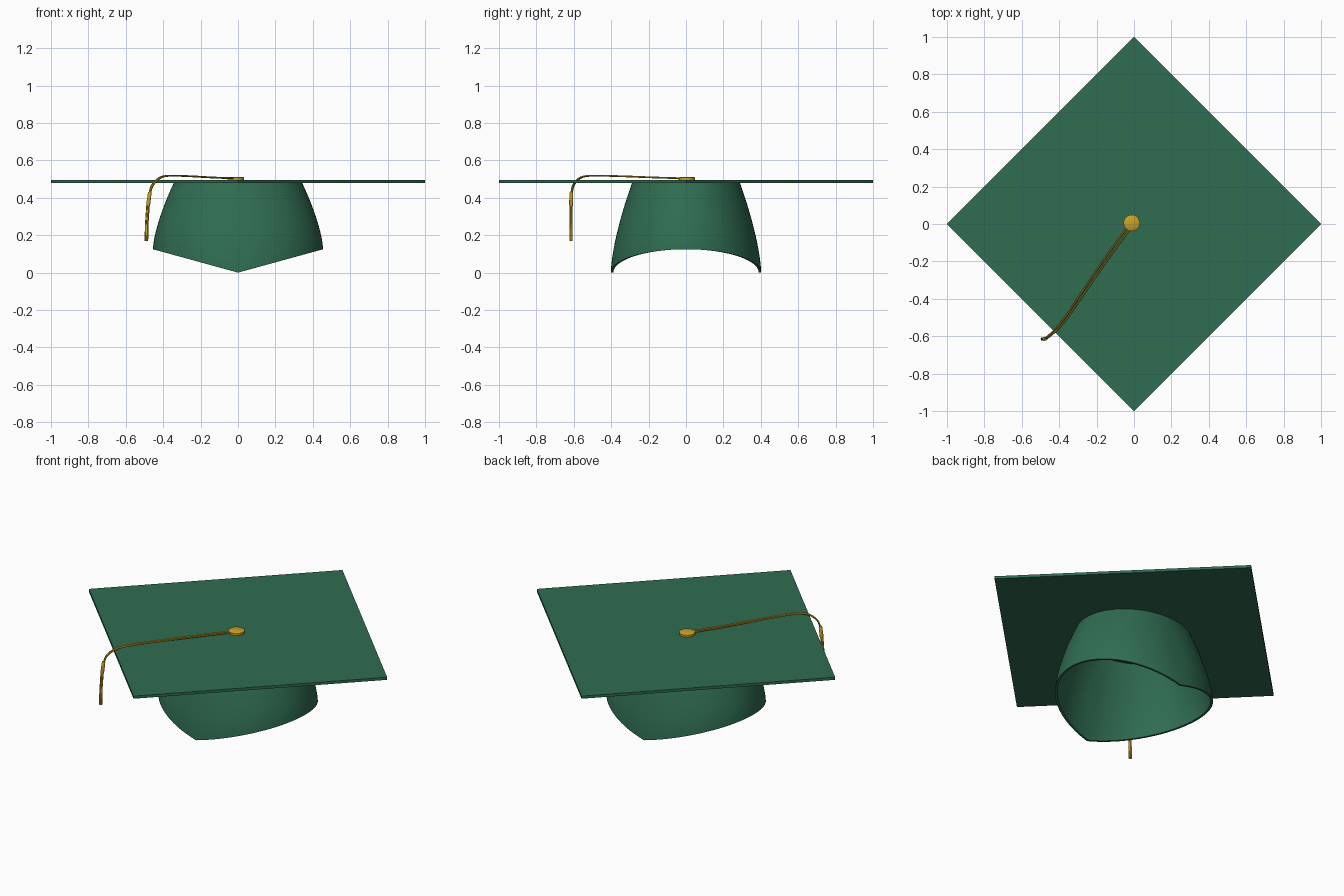
import bpy, bmesh, math
from mathutils import Vector

if "Cube" in bpy.data.objects:
    bpy.data.objects.remove(bpy.data.objects["Cube"])


def material(name, rgb):
    m = bpy.data.materials.new(name)
    m.diffuse_color = (*rgb, 1)
    m.use_nodes = True
    m.node_tree.nodes["Principled BSDF"].inputs["Base Color"].default_value = m.diffuse_color
    return m


green = material("cap green", (0.029, 0.150, 0.082))
gold = material("tassel gold", (0.60, 0.36, 0.018))


def finish(name, bm, mat, smooth=True):
    bmesh.ops.recalc_face_normals(bm, faces=bm.faces)
    me = bpy.data.meshes.new(name)
    bm.to_mesh(me)
    bm.free()
    me.materials.append(mat)
    ob = bpy.data.objects.new(name, me)
    bpy.context.collection.objects.link(ob)
    if smooth:
        bpy.ops.object.select_all(action='DESELECT')
        ob.select_set(True)
        bpy.context.view_layer.objects.active = ob
        bpy.ops.object.shade_smooth_by_angle(angle=math.radians(40))
    return ob


def loft(bm, rings, closed=False, caps=True):
    """Skin a list of point rings."""
    vs = [[bm.verts.new(p) for p in r] for r in rings]
    n = len(vs[0])
    for k in range(len(vs) if closed else len(vs) - 1):
        a, b = vs[k], vs[(k + 1) % len(vs)]
        for i in range(n):
            j = (i + 1) % n
            bm.faces.new((a[i], a[j], b[j], b[i]))
    if caps and not closed:
        bm.faces.new(vs[0])
        bm.faces.new(vs[-1])


def tube(bm, pts, radii, sides=8):
    rings = []
    for k, p in enumerate(pts):
        d = (pts[min(k + 1, len(pts) - 1)] - pts[max(k - 1, 0)]).normalized()
        u = d.cross(Vector((0.77, -0.63, 0))).normalized()   # sideways reference
        v = d.cross(u)
        rings.append([p + (u * math.cos(a) + v * math.sin(a)) * radii[k]
                      for a in (2 * math.pi * i / sides for i in range(sides))])
    loft(bm, rings)


# Square board, turned so its corners lie on the axes
bm = bmesh.new()
diamond = [(1, 0), (0, 1), (-1, 0), (0, -1)]
loft(bm, [[(x, y, z) for x, y in diamond] for z in (0.48, 0.496)])
finish("board", bm, green, smooth=False)

# Hollow oval skull cap, its lower rim dipping to points at front and back
SEG, STEPS, TOP = 96, 12, 0.482


def cap_ring(t, inset):
    ring = []
    for i in range(SEG):
        a = 2 * math.pi * i / SEG
        low = 0.125 * abs(math.cos(a))
        k = t ** 1.5
        ring.append(((0.455 - 0.113 * k - inset) * math.cos(a),
                     (0.402 - 0.114 * k - inset) * math.sin(a),
                     low + (TOP - low) * t))
    return ring


bm = bmesh.new()
ts = [i / STEPS for i in range(STEPS + 1)]
loft(bm, [cap_ring(t, 0) for t in ts] + [cap_ring(t, 0.013) for t in reversed(ts)], closed=True)
finish("skull_cap", bm, green)

# Button on top of the board
bm = bmesh.new()
loft(bm, [[(-0.012 + r * math.cos(math.tau * i / 20), 0.005 + r * math.sin(math.tau * i / 20), z)
           for i in range(20)] for r, z in ((0.044, 0.494), (0.044, 0.508), (0.038, 0.512))])
finish("button", bm, gold)

# Cord path, resampled with a smooth spline
path = [Vector(p) for p in ((-0.02, -0.01, 0.504), (-0.14, -0.175, 0.509), (-0.27, -0.365, 0.516),
                            (-0.37, -0.51, 0.518), (-0.42, -0.568, 0.505),
                            (-0.458, -0.602, 0.466), (-0.474, -0.613, 0.415))]
ext = [2 * path[0] - path[1]] + path + [2 * path[-1] - path[-2]]
line = []
for i in range(1, len(ext) - 2):
    p0, p1, p2, p3 = ext[i - 1:i + 3]
    for s in range(12):
        t = s / 12
        line.append(0.5 * (2 * p1 + (p2 - p0) * t + (2 * p0 - 5 * p1 + 4 * p2 - p3) * t * t
                           + (3 * p1 - p0 - 3 * p2 + p3) * t ** 3))
line.append(path[-1])

# Two strands side by side, drawing together toward the tassel
side = Vector((0.81, -0.59, 0))
bm = bmesh.new()
for sign in (-1, 1):
    pts = [p + side * sign * (0.009 - 0.006 * k / len(line)) for k, p in enumerate(line)]
    tube(bm, pts, [0.0045] * len(pts))
finish("cord", bm, gold)

# Tassel: bound knot and hanging threads
bm = bmesh.new()
tube(bm, [Vector(p) for p in ((-0.472, -0.613, 0.432), (-0.472, -0.613, 0.425),
                              (-0.480, -0.614, 0.365), (-0.481, -0.614, 0.355))],
     [0.007, 0.010, 0.011, 0.008], 10)
finish("tassel_knot", bm, gold)
bm = bmesh.new()
for i in range(7):
    a = math.tau * i / 6
    r = 0.0 if i == 6 else 0.0055
    o = Vector((math.cos(a) * r, math.sin(a) * r, 0))
    tube(bm, [Vector((-0.481, -0.614, 0.36)) + o, Vector((-0.488, -0.615, 0.26)) + o,
              Vector((-0.490, -0.615, 0.168)) + o], [0.004, 0.004, 0.0045], 6)
finish("tassel_threads", bm, gold)
